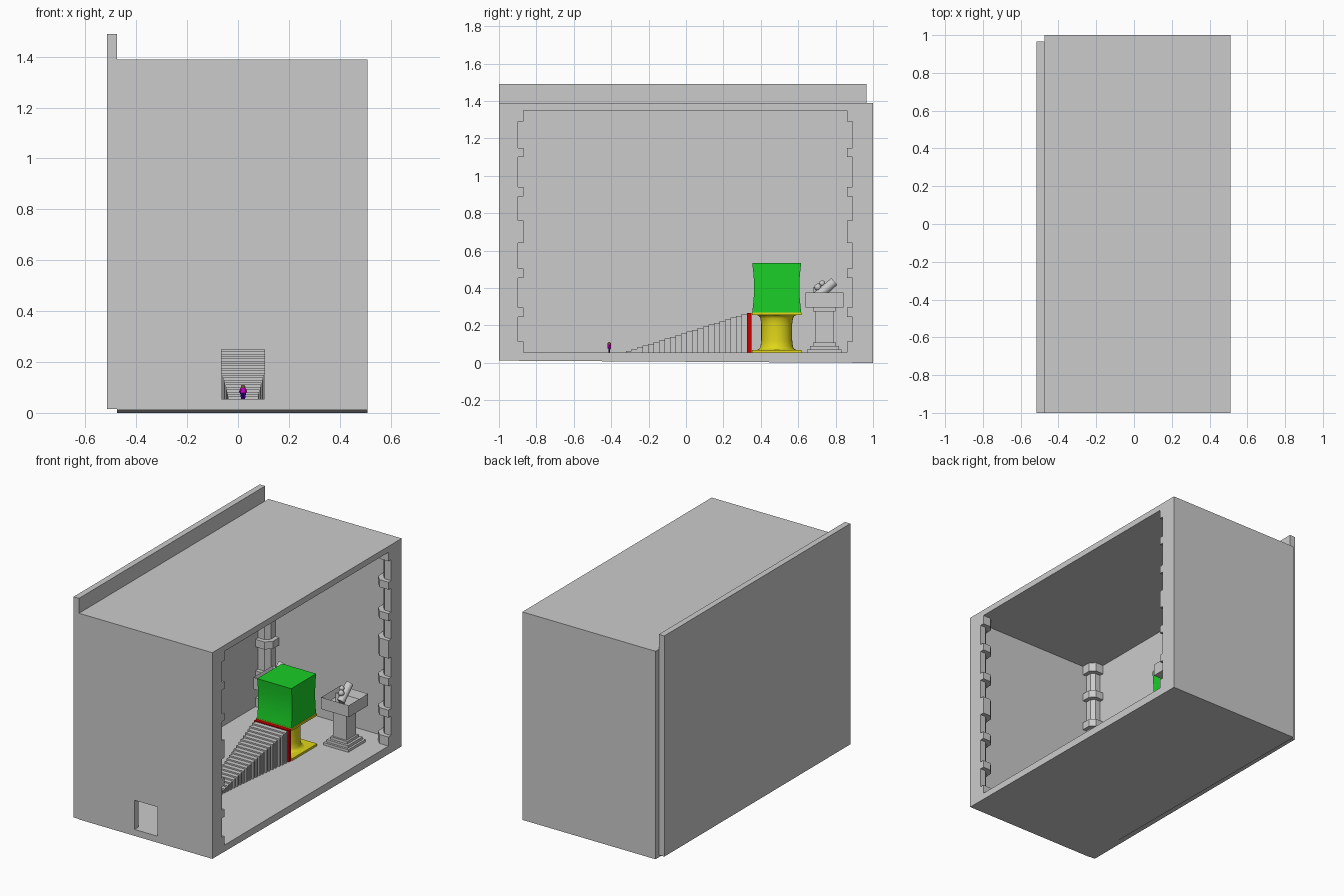
import bpy, bmesh, math
from mathutils import Vector

if "Cube" in bpy.data.objects:
    bpy.data.objects.remove(bpy.data.objects["Cube"])

CX = 0.02  # symmetry plane of everything inside the room


def material(name, col):
    m = bpy.data.materials.new(name)
    m.diffuse_color = (*col, 1)
    m.use_nodes = True
    m.node_tree.nodes["Principled BSDF"].inputs["Base Color"].default_value = m.diffuse_color
    return m


GREEN = material("green", (0.01, 0.62, 0.02))
YELLOW = material("yellow", (0.75, 0.68, 0.01))
RED = material("red", (0.6, 0.0, 0.0))
MAGENTA = material("magenta", (0.6, 0.0, 0.6))
BLUE = material("blue", (0.06, 0.0, 0.6))
BROWN = material("brown", (0.2, 0.09, 0.05))


def finish(name, bm, mat=None, smooth=False):
    bmesh.ops.recalc_face_normals(bm, faces=bm.faces)
    me = bpy.data.meshes.new(name)
    bm.to_mesh(me)
    bm.free()
    ob = bpy.data.objects.new(name, me)
    bpy.context.collection.objects.link(ob)
    if mat:
        me.materials.append(mat)
    if smooth:
        bpy.ops.object.select_all(action='DESELECT')
        ob.select_set(True)
        bpy.context.view_layer.objects.active = ob
        bpy.ops.object.shade_smooth_by_angle(angle=math.radians(35))
    return ob


def add_prism(bm, pts, vec):
    """Extrude a closed polygon of 3D points along vec."""
    f = bm.faces.new([bm.verts.new(p) for p in pts])
    r = bmesh.ops.extrude_face_region(bm, geom=[f], use_keep_orig=True)
    bmesh.ops.translate(bm, vec=vec, verts=[g for g in r['geom'] if isinstance(g, bmesh.types.BMVert)])


def add_box(bm, x0, x1, y0, y1, z0, z1):
    add_prism(bm, [(x0, y0, z0), (x1, y0, z0), (x1, y1, z0), (x0, y1, z0)], (0, 0, z1 - z0))


def box(name, *dims, mat=None):
    bm = bmesh.new()
    add_box(bm, *dims)
    return finish(name, bm, mat)


def add_rod(bm, a, b, r1, r2, n=16):
    a, b = Vector(a), Vector(b)
    v = bmesh.ops.create_cone(bm, cap_ends=True, segments=n, radius1=r1, radius2=r2,
                              depth=(b - a).length)['verts']
    bmesh.ops.rotate(bm, verts=v, matrix=(b - a).to_track_quat('Z', 'Y').to_matrix())
    bmesh.ops.translate(bm, verts=v, vec=(a + b) / 2)


def add_ball(bm, c, r):
    v = bmesh.ops.create_uvsphere(bm, u_segments=12, v_segments=8, radius=r)['verts']
    bmesh.ops.translate(bm, verts=v, vec=c)


# --- Room shell, open on the right ---
XL, XR, FL, CE = -0.475, 0.51, 0.055, 1.35
bm = bmesh.new()
add_prism(bm, [(XL, -1, 0.012), (XL, 1, 0), (XL, 1, FL), (XL, -1, FL)], (XR - XL, 0, 0))
finish("floor", bm)
box("ceiling", XL, XR, -1, 1, CE, 1.39)
box("back_wall", XL, XR, 0.965, 1, FL, CE)
box("left_wall", -0.515, XL, -1, 0.965, 0.015, 1.49)
# front wall with doorway notch
bm = bmesh.new()
outline = [(XL, FL), (-0.065, FL), (-0.065, 0.25), (0.105, 0.25), (0.105, FL),
           (XR, FL), (XR, CE), (XL, CE)]
add_prism(bm, [(x, -1, z) for x, z in outline], (0, 0.04, 0))
finish("front_wall", bm)

# --- Corner pilasters with bands ---
BANDS = [(FL, 0.115), (0.245, 0.295), (0.455, 0.505), (0.64, 0.76), (0.89, 0.94), (1.10, 1.15), (1.29, CE)]


def add_corner(bm, x, y, sx, sy, s, z0, z1):
    c = s * 0.6
    pts = [(0, 0), (s, 0), (s, s - c * 0.6), (s - c * 0.6, s), (0, s)]
    add_prism(bm, [(x + sx * a, y + sy * b, z0) for a, b in pts], (0, 0, z1 - z0))


for side, x, sx in (("left", XL, 1), ("right", XR, -1)):
    for end, y, sy, s in (("front", -0.96, 1, 0.062), ("back", 0.965, -1, 0.076)):
        bm = bmesh.new()
        add_corner(bm, x, y, sx, sy, s, FL, CE)
        for z0, z1 in BANDS:
            add_corner(bm, x, y, sx, sy, s + 0.028, z0, z1)
        finish(f"{end}_{side}_pilaster", bm)

# --- Flaring staircase ---
N, Y0, Y1, TOP = 22, -0.32, 0.325, 0.26
bm = bmesh.new()
d = (Y1 - Y0) / N
for i in range(N):
    t = i / (N - 1)
    w = 0.06 + 0.065 * t ** 1.3
    y, z = Y0 + i * d, FL + (TOP - FL) * (i + 1) / N
    add_box(bm, CX - w, CX + w, y, y + d * 0.55, FL, z)
    add_box(bm, CX - w + 0.006, CX + w - 0.006, y + d * 0.55, y + d, FL, z)
finish("staircase", bm)
box("stair_back_panel", CX - 0.128, CX + 0.128, Y1, 0.35, FL, 0.266, mat=RED)

# --- Round yellow pedestal with square plates ---
CY = 0.485
H = 0.133
box("pedestal_base", CX - H, CX + H, CY - H, CY + H, FL, 0.069, mat=YELLOW)
box("pedestal_top", CX - H, CX + H, CY - H, CY + H, 0.256, 0.27, mat=YELLOW)
bm = bmesh.new()
prof = [(0.105, 0.069), (0.094, 0.074), (0.087, 0.085), (0.083, 0.12), (0.083, 0.21), (0.087, 0.238),
        (0.094, 0.25), (0.105, 0.256)]
SEG = 32
rings = [[bm.verts.new((CX + r * math.cos(k * math.tau / SEG), CY + r * math.sin(k * math.tau / SEG), z))
          for k in range(SEG)] for r, z in prof]
for a, b in zip(rings, rings[1:]):
    for k in range(SEG):
        bm.faces.new((a[k], a[(k + 1) % SEG], b[(k + 1) % SEG], b[k]))
bm.faces.new(rings[0])
bm.faces.new(rings[-1])
finish("pedestal_column", bm, YELLOW, True)

# --- Green block, front and back slightly hollowed ---
bm = bmesh.new()
M = 10
side = [(0.131 - 0.010 * math.sin(math.pi * i / M), 0.27 + 0.265 * i / M) for i in range(M + 1)]
loop = [(CX - 0.126, CY + o, z) for o, z in side] + [(CX - 0.126, CY - o, z) for o, z in reversed(side)]
add_prism(bm, loop, (0.252, 0, 0))
finish("green_block", bm, GREEN, True)

# --- Basins on stands, with a leaning figure-like ornament, mirrored ---
for name, s in (("right", 1), ("left", -1)):
    bx, by = CX + s * 0.25, 0.74
    bm = bmesh.new()
    for h, z0, z1 in ((0.092, FL, 0.072), (0.078, 0.072, 0.09), (0.062, 0.09, 0.108),
                      (0.05, 0.108, 0.275), (0.06, 0.275, 0.296)):
        add_box(bm, bx - h, bx + h, by - h, by + h, z0, z1)
    finish(f"{name}_stand", bm)
    # open basin
    bm = bmesh.new()
    add_box(bm, bx - 0.102, bx + 0.102, by - 0.102, by + 0.102, 0.296, 0.375)
    bm.faces.ensure_lookup_table()
    bm.normal_update()
    top = [f for f in bm.faces if all(v.co.z > 0.37 for v in f.verts)]
    bmesh.ops.inset_region(bm, faces=top, thickness=0.022)
    bmesh.ops.translate(bm, vec=(0, 0, -0.045), verts=top[0].verts)
    finish(f"{name}_basin", bm)
    # ornament
    bm = bmesh.new()
    add_rod(bm, (bx, by - 0.045, 0.35), (bx, by + 0.053, 0.435), 0.027, 0.024, 20)
    add_ball(bm, (bx, by - 0.035, 0.405), 0.019)
    add_ball(bm, (bx - s * 0.012, by - 0.012, 0.425), 0.016)
    add_rod(bm, (bx - s * 0.02, by - 0.05, 0.34), (bx - s * 0.02, by - 0.045, 0.405), 0.014, 0.012, 12)
    finish(f"{name}_basin_ornament", bm, None, True)

# --- Small visitor near the doorway ---
PY = -0.41
bm = bmesh.new()
for s in (-1, 1):
    add_rod(bm, (CX + s * 0.004, PY, FL), (CX + s * 0.006, PY, 0.08), 0.004, 0.006, 10)
finish("visitor_legs", bm, BLUE, True)
bm = bmesh.new()
add_rod(bm, (CX, PY, 0.078), (CX, PY, 0.097), 0.010, 0.010, 12)
for s in (-1, 1):
    add_rod(bm, (CX + s * 0.008, PY, 0.095), (CX + s * 0.014, PY - 0.004, 0.08), 0.004, 0.003, 8)
finish("visitor_torso", bm, MAGENTA, True)
bm = bmesh.new()
add_ball(bm, (CX, PY, 0.102), 0.009)
finish("visitor_head", bm, BROWN, True)
